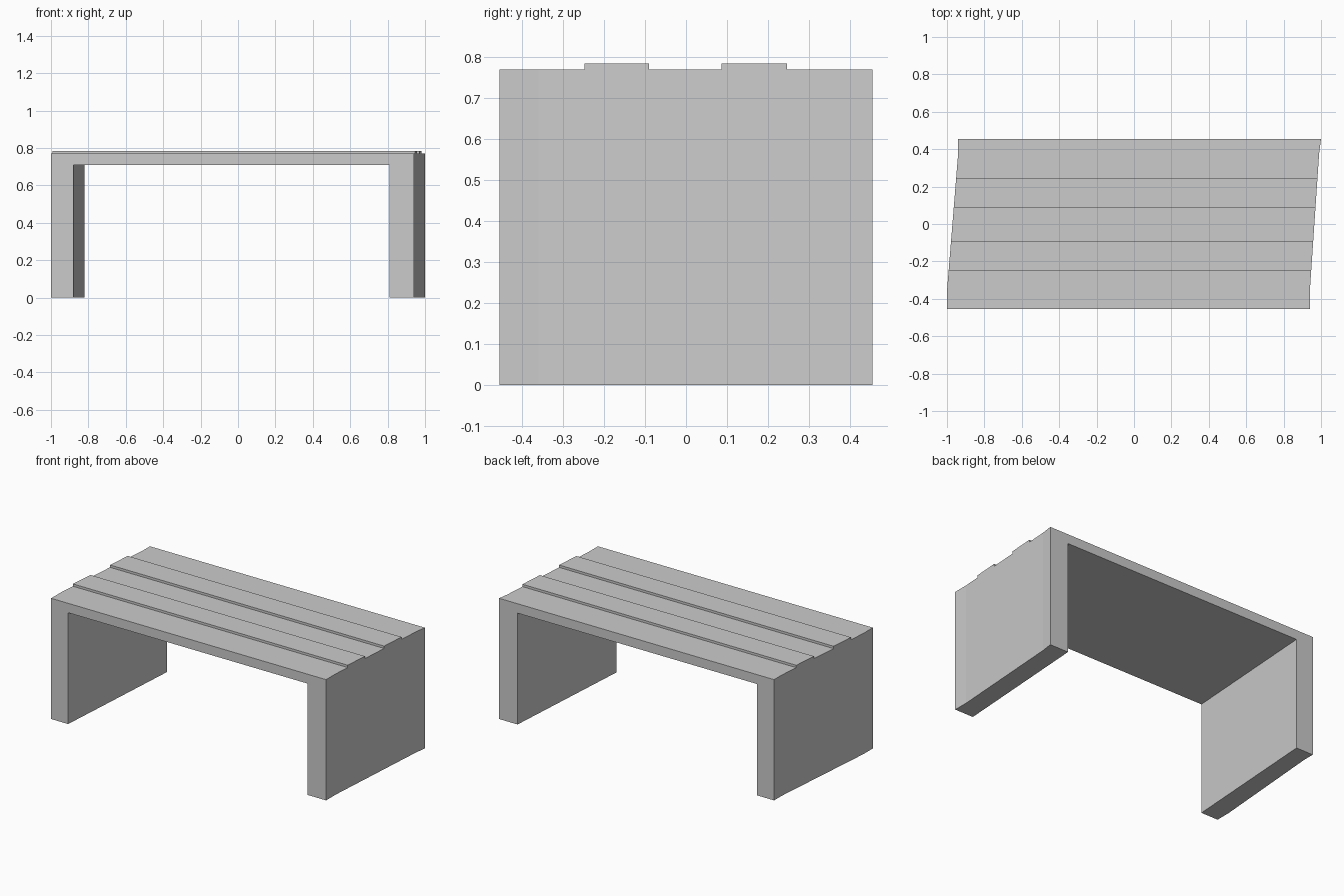
import bpy
import bmesh

# Remove the default cube only
cube = bpy.data.objects.get("Cube")
if cube:
    bpy.data.objects.remove(cube, do_unlink=True)

# One plain grey colour
GREY = (0.6, 0.6, 0.6, 1.0)
grey = bpy.data.materials.new("plain grey")
grey.use_nodes = True
grey.diffuse_color = GREY
grey.node_tree.nodes["Principled BSDF"].inputs["Base Color"].default_value = GREY

DEPTH = 0.455        # half depth, front to back
SEAT_Z = 0.77        # top of the seat
UNDER_Z = 0.71       # underside of the seat
SLAT_Z = 0.785       # top of the raised slats

# Outer edges of the skewed plan, as (y, x) points from front to back
LEFT_EDGE = [(-DEPTH, 0.94), (-0.36, 0.94), (0.38, 0.99), (DEPTH, 1.0)]
RIGHT_EDGE = [(-DEPTH, -1.0), (-0.36, -1.0), (0.38, -0.94), (DEPTH, -0.94)]


def along(edge, y):
    """x on a plan edge at depth y"""
    for (y0, x0), (y1, x1) in zip(edge, edge[1:]):
        if y <= y1:
            return x0 + (x1 - x0) * (y - y0) / (y1 - y0)
    return edge[-1][1]


def loft(name, sections):
    """Join equal cross-sections into a closed, flat-faced solid"""
    bm = bmesh.new()
    rings = [[bm.verts.new(p) for p in section] for section in sections]
    for a, b in zip(rings, rings[1:]):
        for i in range(len(a)):
            j = (i + 1) % len(a)
            bm.faces.new((a[i], a[j], b[j], b[i]))
    bm.faces.new(rings[0][::-1])
    bm.faces.new(rings[-1])
    bmesh.ops.recalc_face_normals(bm, faces=bm.faces)
    # Merge the flat top and underside into single faces
    bmesh.ops.dissolve_limit(bm, angle_limit=0.001, verts=bm.verts, edges=bm.edges)
    mesh = bpy.data.meshes.new(name)
    bm.to_mesh(mesh)
    bm.free()
    mesh.materials.append(grey)
    obj = bpy.data.objects.new(name, mesh)
    bpy.context.collection.objects.link(obj)
    return obj


def frame_section(y):
    """Seat and both legs, as an upside-down U"""
    shift = 0.06 * (y + DEPTH) / (2 * DEPTH)
    right, left = along(RIGHT_EDGE, y), along(LEFT_EDGE, y)
    inner_right, inner_left = -0.88 + shift, 0.81 + shift
    profile = [(right, 0), (right, SEAT_Z), (left, SEAT_Z), (left, 0),
               (inner_left, 0), (inner_left, UNDER_Z),
               (inner_right, UNDER_Z), (inner_right, 0)]
    return [(x, y, z) for x, z in profile]


def slat_section(y):
    """Thin raised strip across the full width"""
    right, left = along(RIGHT_EDGE, y), along(LEFT_EDGE, y)
    return [(right, y, SEAT_Z), (right, y, SLAT_Z),
            (left, y, SLAT_Z), (left, y, SEAT_Z)]


# Bench frame: seat with two slab legs
loft("bench_frame", [frame_section(y) for y, x in LEFT_EDGE])

# Two raised slats on the seat
for name, front, back in (("front_slat", -0.248, -0.09), ("back_slat", 0.087, 0.247)):
    loft(name, [slat_section(front), slat_section(back)])
